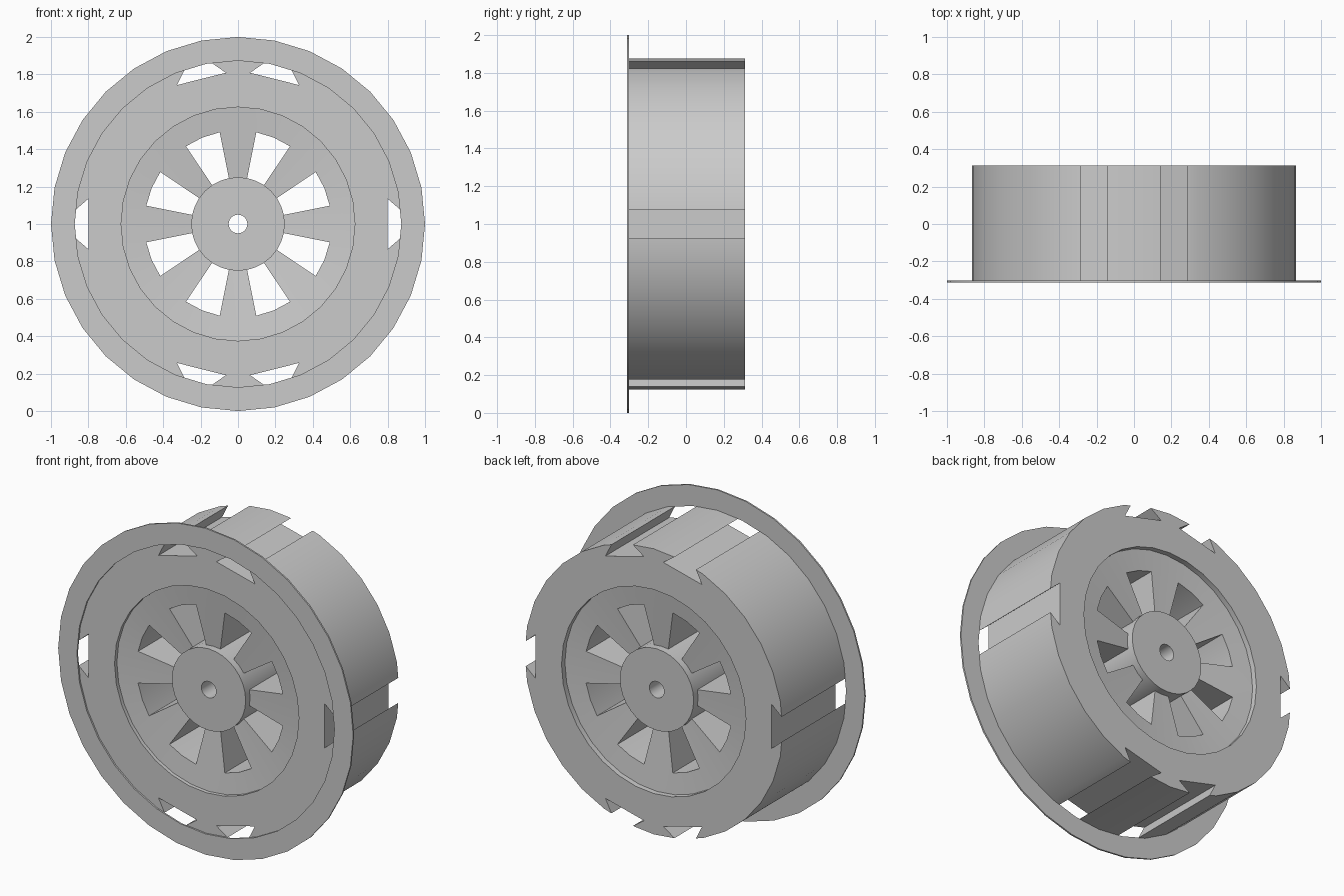
import bpy
import bmesh
from math import cos, sin, pi, radians, tau

SEG = 32            # sides of every round part
HALF = 0.313        # half of the overall depth
PLATE = 0.01        # flange thickness

cube = bpy.data.objects.get("Cube")
if cube:
    bpy.data.objects.remove(cube)

grey = bpy.data.materials.new("light grey")
grey.use_nodes = True
grey.diffuse_color = (0.6, 0.6, 0.6, 1)
grey.node_tree.nodes["Principled BSDF"].inputs["Base Color"].default_value = (0.6, 0.6, 0.6, 1)


def make_object(name, bm):
    bmesh.ops.recalc_face_normals(bm, faces=bm.faces[:])
    mesh = bpy.data.meshes.new(name)
    bm.to_mesh(mesh)
    bm.free()
    mesh.materials.append(grey)
    obj = bpy.data.objects.new(name, mesh)
    bpy.context.collection.objects.link(obj)
    return obj


def activate(obj):
    bpy.ops.object.select_all(action='DESELECT')
    obj.select_set(True)
    bpy.context.view_layer.objects.active = obj


def revolve(bm, profile, skip=lambda ring, seg: False):
    """Spin a closed (radius, y) profile round the axle; return its rings."""
    rings = [[bm.verts.new((r * cos(tau * i / SEG), y, 1 + r * sin(tau * i / SEG)))
              for i in range(SEG)] for r, y in profile]
    for k, a in enumerate(rings):
        b = rings[(k + 1) % len(rings)]
        for i in range(SEG):
            if not skip(k, i):
                j = (i + 1) % SEG
                bm.faces.new((a[i], a[j], b[j], b[i]))
    return rings


# Wheel body: hub, dished web and drum as one solid of revolution
face = HALF - PLATE
half_profile = [(0.05, 0.283), (0.25, 0.283), (0.25, 0.24), (0.5, 0.267),
                (0.625, 0.28), (0.625, face), (0.875, face)]
back_profile = [(r, HALF if y == face else y) for r, y in reversed(half_profile)]
profile = [(r, -y) for r, y in half_profile] + back_profile
last = len(profile) - 1
HUB, RIM = 2, 3                     # rings bounding the windows


def in_window(seg):
    return seg % 4 in (1, 2)


bm = bmesh.new()
rings = revolve(bm, profile,
                lambda k, i: k in (HUB, last - RIM) and in_window(i))

# Window walls joining the front and back openings
hub_f, hub_b = rings[HUB], rings[last - HUB]
rim_f, rim_b = rings[RIM], rings[last - RIM]
for i in range(SEG):
    j = (i + 1) % SEG
    if in_window(i):
        for f, b in ((hub_f, hub_b), (rim_f, rim_b)):
            bm.faces.new((f[i], f[j], b[j], b[i]))
    if i % 4 in (1, 3):
        bm.faces.new((hub_f[i], rim_f[i], rim_b[i], hub_b[i]))
wheel = make_object("wheel_body", bm)

# Dovetail slots across the drum
bm = bmesh.new()
TILT = 75.8
for deg in (0, TILT, 180 - TILT, 180, 180 + TILT, -TILT):
    a = radians(deg)
    ends = []
    for y in (-0.5, 0.5):
        ends.append([bm.verts.new((r * cos(a) - w * sin(a), y, 1 + r * sin(a) + w * cos(a)))
                     for r, w in ((0.8, -0.135), (0.95, 0.005), (0.95, -0.005), (0.8, 0.135))])
        # the mouth corners keep the same order as the floor corners
    for e in ends:
        e[1], e[2] = e[2], e[1]
        bm.faces.new(e)
    for k in range(4):
        n = (k + 1) % 4
        bm.faces.new((ends[0][k], ends[0][n], ends[1][n], ends[1][k]))
cutter = make_object("slot_cutter", bm)
cutter.hide_render = True

activate(wheel)
cut = wheel.modifiers.new("slots", 'BOOLEAN')
cut.operation = 'DIFFERENCE'
cut.solver = 'EXACT'
cut.object = cutter
bpy.ops.object.modifier_apply(modifier=cut.name)
bpy.data.objects.remove(cutter)

# Thin flange ring round the front edge
bm = bmesh.new()
revolve(bm, [(0.873, -HALF), (1, -HALF), (1, -face), (0.873, -face)])
flange = make_object("front_flange", bm)

for obj in (wheel, flange):
    activate(obj)
    bpy.ops.object.shade_smooth_by_angle(angle=radians(30))
